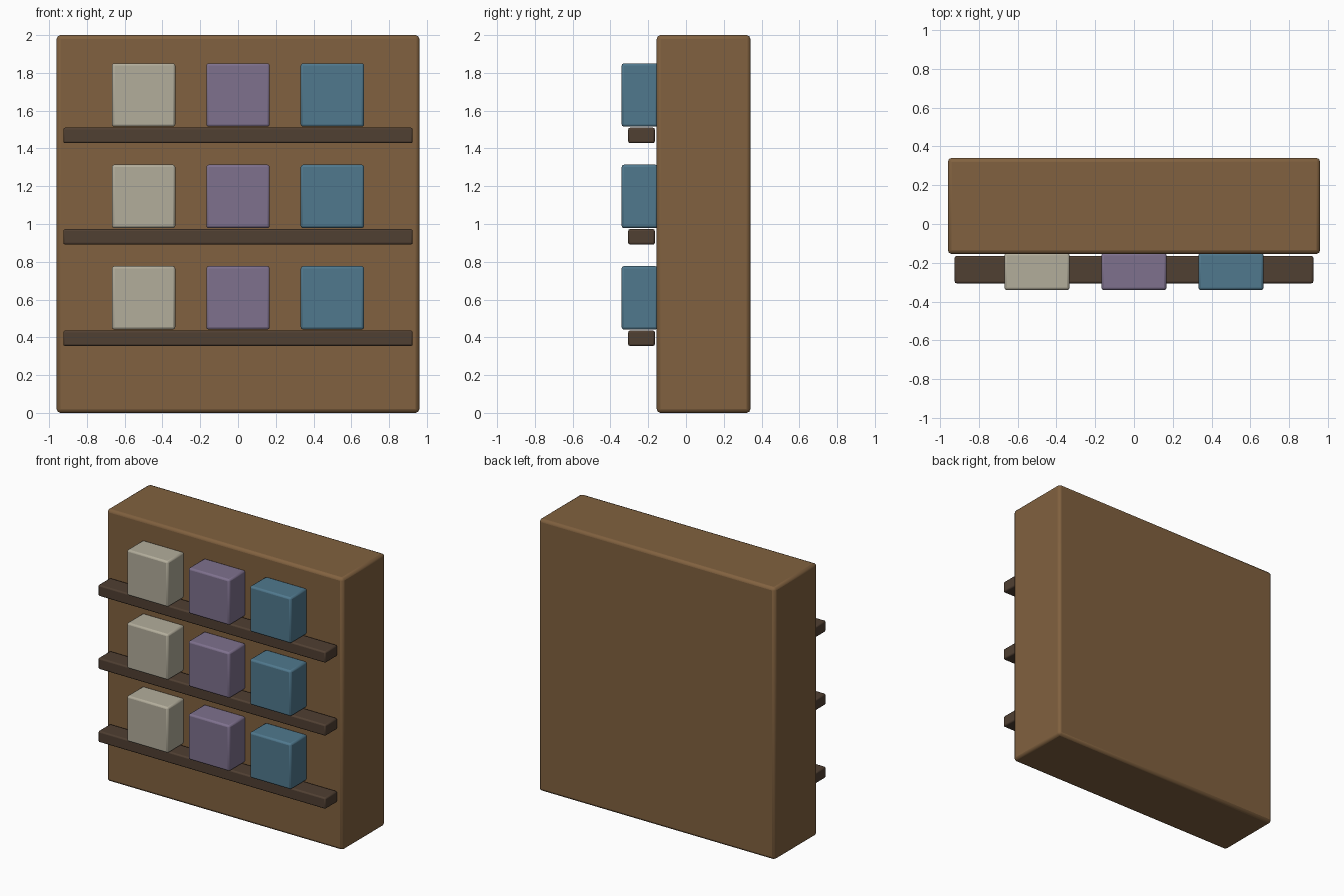
import bpy, bmesh
from mathutils import Matrix, Vector

if "Cube" in bpy.data.objects:
    bpy.data.objects.remove(bpy.data.objects["Cube"])


def material(name, rgb):
    m = bpy.data.materials.new(name)
    m.diffuse_color = (*rgb, 1)
    m.use_nodes = True
    m.node_tree.nodes["Principled BSDF"].inputs["Base Color"].default_value = m.diffuse_color
    return m


def block(name, lo, hi, mat, bevel):
    """Softly bevelled box between two corners."""
    lo, hi = Vector(lo), Vector(hi)
    centre, size = (lo + hi) / 2, hi - lo
    mesh = bpy.data.meshes.new(name)
    bm = bmesh.new()
    bmesh.ops.create_cube(bm, size=1, matrix=Matrix.Diagonal((*size, 1)))
    bm.to_mesh(mesh)
    bm.free()
    mesh.materials.append(mat)
    obj = bpy.data.objects.new(name, mesh)
    obj.location = centre
    bpy.context.collection.objects.link(obj)
    mod = obj.modifiers.new("soft_edges", "BEVEL")
    mod.width = bevel
    mod.segments = 2
    bpy.ops.object.select_all(action="DESELECT")
    obj.select_set(True)
    bpy.context.view_layer.objects.active = obj
    bpy.ops.object.shade_smooth_by_angle()
    return obj


wood = material("wood", (0.22, 0.12, 0.05))
dark_wood = material("dark_wood", (0.08, 0.05, 0.032))
goods = [("cream", material("cream", (0.45, 0.42, 0.33))),
         ("purple", material("purple", (0.21, 0.165, 0.27))),
         ("blue", material("blue", (0.08, 0.19, 0.27)))]

# Solid cabinet body
block("cabinet_body", (-0.96, -0.155, 0), (0.96, 0.341, 2), wood, 0.02)

# Three shelf rails, each carrying three boxes
for row in range(3):
    z = 0.354 + row * 0.537
    block(f"shelf_{row + 1}", (-0.925, -0.306, z), (0.925, -0.165, z + 0.082),
          dark_wood, 0.01)
    for col, (label, mat) in enumerate(goods):
        x = (col - 1) * 0.5
        block(f"{label}_box_{row + 1}", (x - 0.168, -0.341, z + 0.087),
              (x + 0.168, -0.149, z + 0.423), mat, 0.013)
